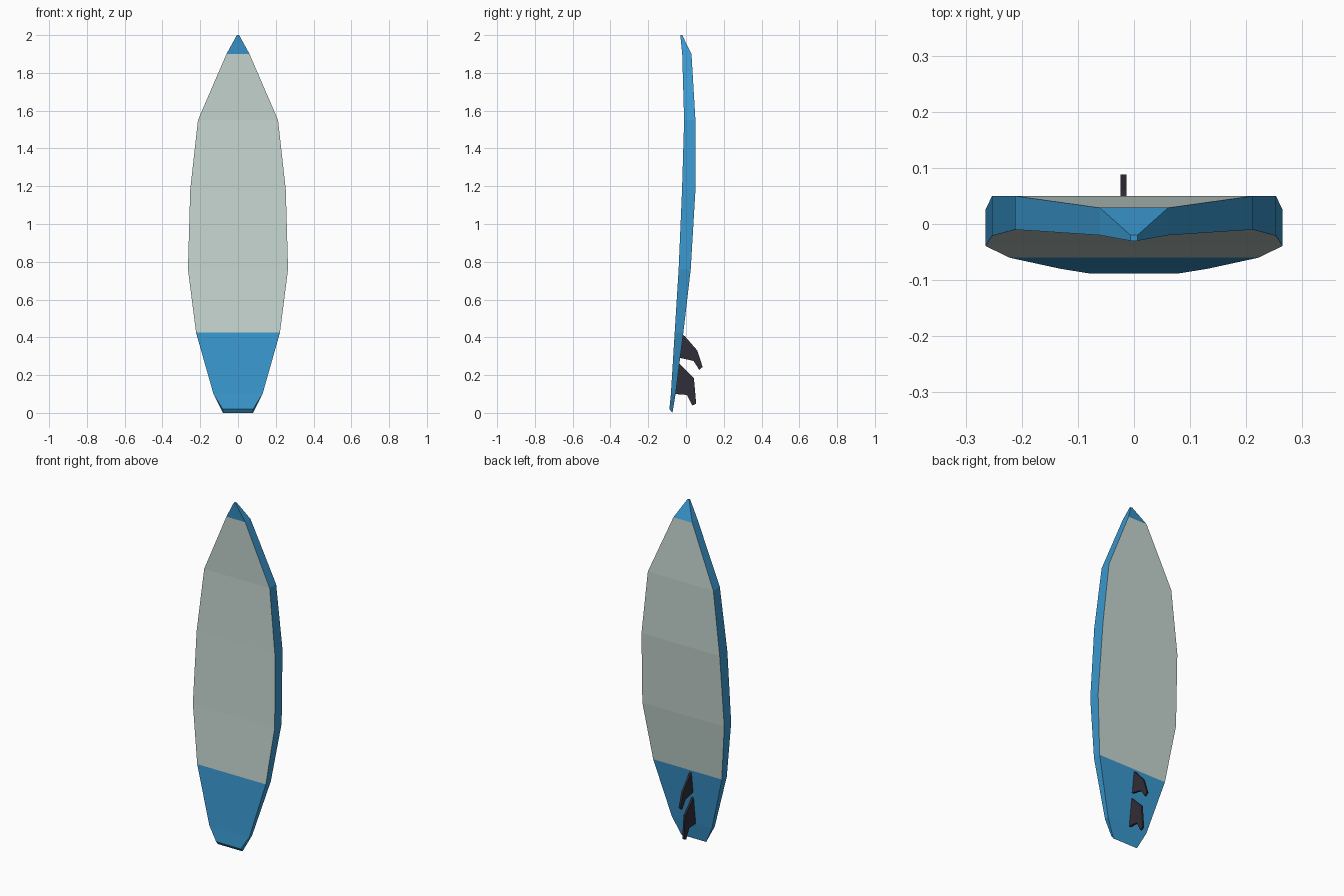
import bpy, bmesh

if "Cube" in bpy.data.objects:
    bpy.data.objects.remove(bpy.data.objects["Cube"])


def material(name, rgb):
    m = bpy.data.materials.new(name)
    m.diffuse_color = (*rgb, 1)
    m.use_nodes = True
    m.node_tree.nodes["Principled BSDF"].inputs["Base Color"].default_value = m.diffuse_color
    return m


blue = material("blue", (0.042, 0.312, 0.62))
grey = material("pale_grey_green", (0.558, 0.665, 0.631))
dark = material("dark_charcoal", (0.030, 0.026, 0.038))


def add_object(name, bm, mats):
    bmesh.ops.recalc_face_normals(bm, faces=bm.faces)
    me = bpy.data.meshes.new(name)
    bm.to_mesh(me)
    bm.free()
    for m in mats:
        me.materials.append(m)
    ob = bpy.data.objects.new(name, me)
    bpy.context.collection.objects.link(ob)
    return ob


# Board: rectangular sections lofted from tail to nose
# (half width, front y, front z, back y, back z)
stations = [
    (0.08, -0.088, 0.02, -0.072, 0.0),
    (0.13, -0.080, 0.10, -0.055, 0.10),
    (0.222, -0.060, 0.425, -0.014, 0.425),
    (0.265, -0.039, 0.76, 0.025, 0.76),
    (0.253, -0.021, 1.18, 0.050, 1.18),
    (0.212, -0.010, 1.55, 0.050, 1.55),
    (0.061, -0.020, 1.90, 0.029, 1.90),
    (0.006, -0.030, 2.00, -0.020, 2.00),
]
bm = bmesh.new()
rings = [[bm.verts.new(p) for p in ((-w, fy, fz), (w, fy, fz), (w, by, bz), (-w, by, bz))]
         for w, fy, fz, by, bz in stations]
for a, b in zip(rings, rings[1:]):
    for i in range(4):
        j = (i + 1) % 4
        bm.faces.new((a[i], a[j], b[j], b[i]))
bm.faces.new(rings[0])
bm.faces.new(rings[-1])
bm.normal_update()
# Deck and underside are grey between tail patch and nose tip
for f in bm.faces:
    z = f.calc_center_median().z
    f.material_index = int(abs(f.normal.y) > 0.8 and 0.42 < z < 1.9)
add_object("board", bm, [blue, grey])


# Fins: flat swept profiles (y, z) on the back of the tail
def fin(name, profile, x=-0.019, t=0.011):
    bm = bmesh.new()
    face = bm.faces.new([bm.verts.new((x - t / 2, y, z)) for y, z in profile])
    out = bmesh.ops.extrude_face_region(bm, geom=[face])
    bmesh.ops.translate(bm, vec=(t, 0, 0),
                        verts=[v for v in out["geom"] if isinstance(v, bmesh.types.BMVert)])
    add_object(name, bm, [dark])


fin("upper_fin", [(-0.02, 0.415), (-0.005, 0.405), (0.060, 0.33), (0.088, 0.243),
                  (0.070, 0.228), (0.040, 0.275), (-0.035, 0.292)])
fin("lower_fin", [(-0.04, 0.265), (-0.027, 0.252), (0.042, 0.183), (0.054, 0.048),
                  (0.033, 0.04), (0.005, 0.095), (-0.06, 0.10)])
